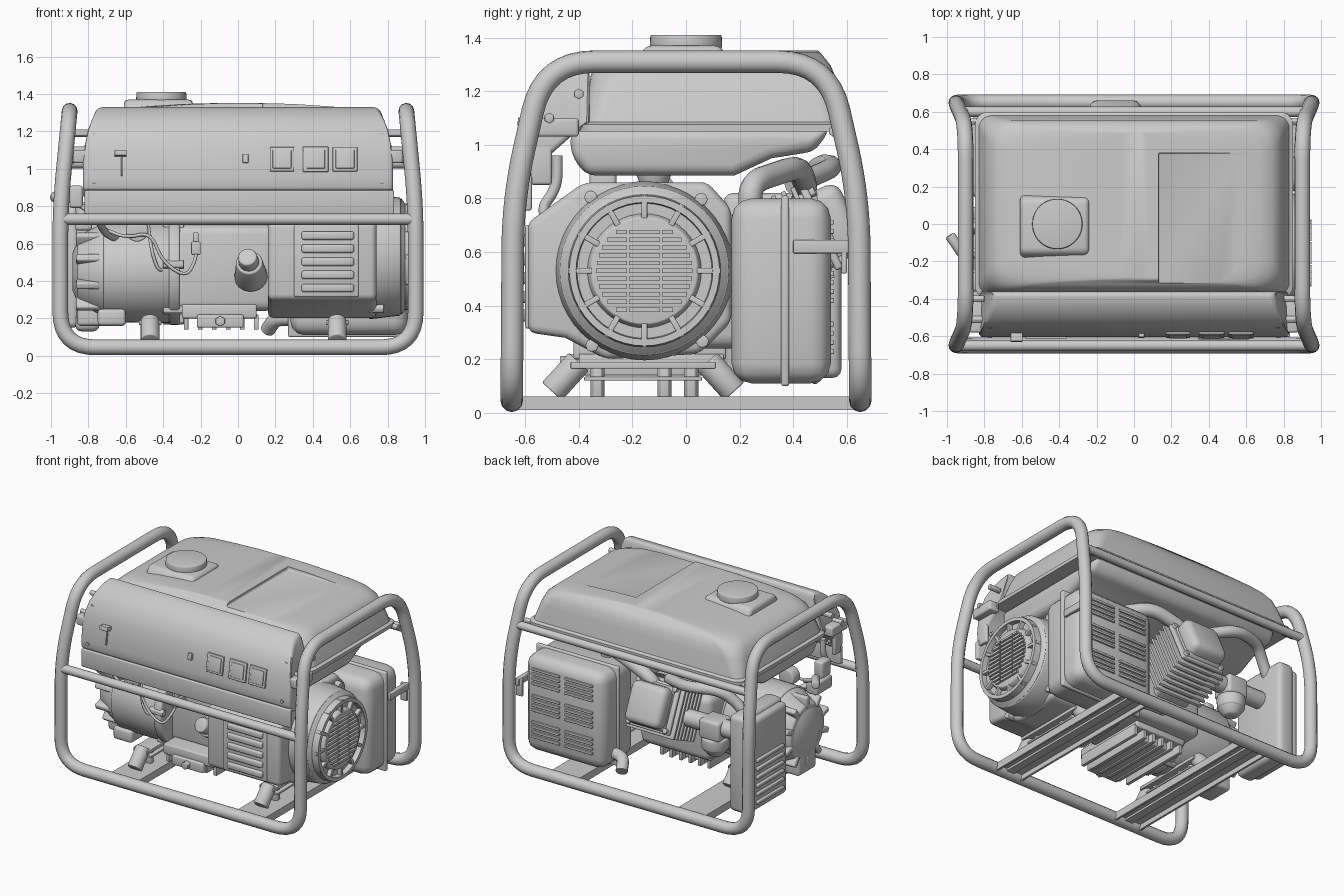
import bpy, bmesh, math
from mathutils import Vector, Matrix

if "Cube" in bpy.data.objects:
    bpy.data.objects.remove(bpy.data.objects["Cube"])


def finish(name, bm, bevel=0.0, segs=3, angle=40):
    bmesh.ops.recalc_face_normals(bm, faces=bm.faces)
    me = bpy.data.meshes.new(name)
    bm.to_mesh(me)
    bm.free()
    ob = bpy.data.objects.new(name, me)
    bpy.context.collection.objects.link(ob)
    if bevel:
        m = ob.modifiers.new("bevel", 'BEVEL')
        m.width, m.segments, m.limit_method = bevel, segs, 'ANGLE'
        m.angle_limit = math.radians(angle)
    return ob


def boxes(name, items, bevel=0.0, mat=Matrix()):
    """Each item is (x0, x1, y0, y1, z0, z1)."""
    bm = bmesh.new()
    for x0, x1, y0, y1, z0, z1 in items:
        m = mat @ Matrix.Translation(((x0 + x1) / 2, (y0 + y1) / 2, (z0 + z1) / 2))
        bmesh.ops.create_cube(bm, size=1, matrix=m @ Matrix.Diagonal((x1 - x0, y1 - y0, z1 - z0, 1)))
    return finish(name, bm, bevel)


def cyls(name, items, bevel=0.0, n=40):
    """Each item is (start, end, radius, end radius)."""
    bm = bmesh.new()
    for p, q, r1, r2 in items:
        p, q = Vector(p), Vector(q)
        m = Matrix.Translation((p + q) / 2) @ (q - p).to_track_quat('Z', 'Y').to_matrix().to_4x4()
        bmesh.ops.create_cone(bm, cap_ends=True, segments=n, radius1=r1, radius2=r2,
                              depth=(q - p).length, matrix=m)
    return finish(name, bm, bevel)


def extrude(name, prof, x0, x1, bevel=0.0, taper=None, angle=60):
    """Closed (y, z) profile pushed along x."""
    bm = bmesh.new()
    ends = [[bm.verts.new((x * (taper(z) if taper else 1), y, z)) for y, z in prof] for x in (x0, x1)]
    for e in ends:
        bm.faces.new(e)
    for i in range(len(prof)):
        j = (i + 1) % len(prof)
        bm.faces.new((ends[0][i], ends[0][j], ends[1][j], ends[1][i]))
    return finish(name, bm, bevel, 3, angle)


def loft(name, cy, rings):
    """Rounded rectangles (z, half x, half y, corner radius) stacked upwards."""
    bm, loops = bmesh.new(), []
    for z, hx, hy, r in rings:
        loop = []
        for k, (sx, sy) in enumerate(((1, 1), (-1, 1), (-1, -1), (1, -1))):
            for i in range(7):
                a = (k + i / 6) * math.pi / 2
                loop.append(bm.verts.new((sx * (hx - r) + r * math.cos(a),
                                          cy + sy * (hy - r) + r * math.sin(a), z)))
        loops.append(loop)
    for a, b in zip(loops, loops[1:]):
        for i in range(28):
            bm.faces.new((a[i], a[(i + 1) % 28], b[(i + 1) % 28], b[i]))
    bm.faces.new(loops[0])
    bm.faces.new(loops[-1])
    return finish(name, bm)


def tube(name, pts, r, fillet=0.1, closed=False):
    """Round pipe through the points with softened corners."""
    P, out = [Vector(p) for p in pts], []
    n = len(P)
    for i, c in enumerate(P):
        if not closed and i in (0, n - 1):
            out.append(c)
            continue
        a, b = P[i - 1] - c, P[(i + 1) % n] - c
        a = c + a.normalized() * min(fillet, a.length * .48)
        b = c + b.normalized() * min(fillet, b.length * .48)
        out += [a.lerp(c, t / 8).lerp(c.lerp(b, t / 8), t / 8) for t in range(9)]
    cu = bpy.data.curves.new(name, 'CURVE')
    cu.dimensions, cu.bevel_depth, cu.bevel_resolution, cu.use_fill_caps = '3D', r, 4, True
    s = cu.splines.new('POLY')
    s.points.add(len(out) - 1)
    for sp, v in zip(s.points, out):
        sp.co = (*v, 1)
    s.use_cyclic_u = closed
    ob = bpy.data.objects.new(name, cu)
    bpy.context.collection.objects.link(ob)
    return ob


# Tubular frame: one closed loop, plus cross bars and floor rails
half = [(.95, -.65, .045), (.95, -.645, .8), (.9, -.53, 1.31), (.9, .53, 1.31), (.95, .645, .8), (.95, .65, .045)]
tube("frame_tube", half + [(-x, y, z) for x, y, z in reversed(half)], .042, .19, True)
tube("front_bar", [(-.94, -.65, .73), (.94, -.65, .73)], .03)
tube("rear_bar", [(-.92, .6, 1.03), (.92, .6, 1.03)], .028)
for x, side in ((-.47, "left"), (.53, "right")):
    boxes(side + "_floor_rail", [(x - .11, x + .11, -.63, .63, .045, .062), (x - .11, x - .095, -.63, .63, .01, .05),
                                 (x + .095, x + .11, -.63, .63, .01, .05), (x - .03, x + .03, -.63, .63, .03, .05)])
    boxes(side + "_mount_bracket", [(x - .06, x + .06, -.43, .11, .165, .19), (x - .05, x + .05, -.38, .06, .12, .135)], .004)
    cyls(side + "_rubber_mounts", [((x, -.16 + s * .34, .08), (x, -.16 + s * .24, .19), .05, .05) for s in (-1, 1)], .006)
    cyls(side + "_mount_bolts", [((x, y, .06), (x, y, .17), .028, .028) for y in (-.33, -.08, .02)], .004, 6)

# Fuel tank: crowned top shell with a shallow recess, and lower bowl
tank = loft("fuel_tank_top", .1, [
    (1.05, .85, .5, .07), (1.075, .85, .5, .07), (1.085, .83, .48, .07), (1.2, .80, .465, .1), (1.26, .775, .455, .12),
    (1.295, .735, .44, .14), (1.315, .67, .425, .14), (1.333, .5, .41, .14), (1.346, .3, .4, .12), (1.352, .08, .39, .05)])
cut = boxes("recess_cutter", [(.13, .9, -.6, .38, 1.327, 1.5)], .01)
cut.hide_render = True
bo = tank.modifiers.new("recess", 'BOOLEAN')
bo.operation, bo.object, bo.solver = 'DIFFERENCE', cut, 'EXACT'
extrude("fuel_tank_bowl", [(-.43, 1.06), (-.43, .96), (-.37, .885), (.18, .885), (.32, .95), (.48, .975), (.54, 1.06)],
        -.76, .76, .04, angle=30)
extrude("filler_pad", [(-.2, 1.29), (.17, 1.29), (.13, 1.37), (-.15, 1.37)], -.61, -.24, .025, angle=30)
cyls("filler_cap", [((-.41, 0, 1.36), (-.41, 0, 1.41), .135, .133)], .006, 48)

# Control panel: curved hood, apron, sockets and switches
extrude("control_panel", [(-.6, .88), (-.603, .95), (-.59, 1.05), (-.575, 1.13), (-.545, 1.21), (-.5, 1.27), (-.44, 1.315),
                          (-.37, 1.335), (-.36, 1.29), (-.36, 1.08), (-.43, 1.03), (-.52, .95), (-.54, .88)],
        -.83, .83, .022, lambda z: 1 - max(0, z - 1.1) ** 2 * 1.9)
boxes("panel_apron", [(-.82, .835, -.605, -.575, .755, .885)], .008)
tilt = Matrix.Translation((0, -.588, 1.05)) @ Matrix.Rotation(math.radians(-9), 4, 'X')
boxes("outlets", [(x - w, x + w, -.012, .02, -w, w) for x, w in ((.235, .065), (.415, .068), (.572, .066))], .004, tilt)
boxes("outlet_faces", [(x - .05, x + .05, -.017, .02, -.05, .05) for x in (.235, .415, .572)], .004, tilt)
boxes("panel_switches", [(-.66, -.595, -.045, .02, .015, .045), (-.625, -.617, -.012, .02, -.09, .02),
                         (.025, .055, -.02, .02, -.02, .025)], .003, tilt)
cyls("panel_screws", [((x, -.61 + (z > 1) * .055, z), (x, -.5, z), .012, .012) for x in (-.77, .77) for z in (.93, 1.18)], 0, 12)
for s, side in ((-1, "left"), (1, "right")):
    boxes(side + "_panel_bracket", [sorted((s * .8, s * .88)) + [-.58, -.4, 1.03, 1.1],
                                    sorted((s * .8, s * .83)) + [-.58, -.5, .85, 1.0]], .012)
    cyls(side + "_bracket_bolts", [((s * .8, y, z), (s * .885, y, z), .02, .02) for y, z in ((-.51, 1.1), (-.4, 1.19), (.55, 1.05))], .003, 6)

# Right end: generator shroud with round fan cover and grille
extrude("generator_shroud", [(-.59, .71), (-.38, .86), (.08, .86), (.17, .76), (.17, .34), (.05, .22), (-.3, .2), (-.45, .28), (-.59, .3)],
        .16, .74, .03, angle=30)
C = (-.155, .53)
at = lambda x: (x, *C)
cyls("fan_cover", [(at(.7), at(.87), .335, .315), (at(.87), at(.905), .315, .27)], .008, 48)
cyls("fan_hub", [(at(.9), at(.935), .215, .2)], .006, 48)
bm = bmesh.new()
for k in range(12):
    m = Matrix.Translation(at(.915)) @ Matrix.Rotation(k * math.pi / 6, 4, 'X') @ Matrix.Translation((0, 0, .24))
    bmesh.ops.create_cube(bm, size=1, matrix=m @ Matrix.Diagonal((.04, .022, .09, 1)))
finish("fan_cover_ribs", bm, .004)
bm = bmesh.new()
prof = [(.89, .25), (.89, .285), (.94, .28), (.94, .255)]
rim = [[bm.verts.new((x, C[0] + r * math.cos(k * math.tau / 48), C[1] + r * math.sin(k * math.tau / 48))) for x, r in prof] for k in range(48)]
for k in range(48):
    for i in range(4):
        a, b, j = rim[k], rim[(k + 1) % 48], (i + 1) % 4
        bm.faces.new((a[i], a[j], b[j], b[i]))
finish("fan_cover_rim", bm)
slats = []
for i in range(-5, 6):
    w = math.sqrt(.18 ** 2 - (i * .029) ** 2)
    for a, b in ((-w, -.065), (-.058, .058), (.065, w)):
        if b - a > .02:
            slats.append((.93, .95, C[0] + a, C[0] + b, C[1] + i * .029 - .008, C[1] + i * .029 + .008))
boxes("fan_grille", slats)
boxes("side_louvre_panel", [(.3, .645, -.6, -.57, .315, .7)], .008)
boxes("side_louvres", [(.34, .62, -.618, -.58, z, z + .045) for z in (.34, .41, .48, .55, .62)], .012)
cyls("shroud_bolts", [((.7, C[0] + .34 * math.cos(a), C[1] + .34 * math.sin(a)), (.78, C[0] + .34 * math.cos(a), C[1] + .34 * math.sin(a)), .025, .025)
                      for a in (.9, 2.2, 4.1, 5.4)], .004, 8)

# Muffler with seam, louvred guard, bracket and tail pipe
boxes("muffler", [(.28, .91, .17, .54, .11, .8)], .075)
boxes("muffler_seam", [(.268, .922, .355, .385, .1, .81)], .01)
boxes("muffler_guard_slats", [(x, x + .22, .53, .552, z + k * .034, z + k * .034 + .018) for x in (.36, .62)
                              for z in (.22, .41, .6) for k in range(4)], .004)
boxes("muffler_bracket", [(.9, .93, .4, .61, .595, .645), (.88, .93, .58, .6, .52, .645)], .005)
tube("tail_pipe", [(.3, .4, .2), (.2, .42, .2), (.16, .5, .14)], .04, .06)
tube("exhaust_pipe", [(.45, .24, .74), (.45, .24, .86), (.2, .42, .92), (-.05, .45, .84), (-.08, .42, .72)], .045, .09)

# Engine: crankcase, flywheel housing, recoil cone, sump
boxes("crankcase", [(-.36, .2, -.3, .25, .24, .7)], .05)
cyls("flywheel_housing", [((-.72, -.15, .45), (-.36, -.15, .45), .27, .275), ((-.37, -.15, .45), (-.31, -.15, .45), .285, .285)], .012, 48)
cyls("recoil_cover", [((-.7, -.15, .45), (-.86, -.15, .45), .27, .19), ((-.85, -.15, .45), (-.885, -.15, .45), .18, .1)], .012, 48)
bm = bmesh.new()
for k in range(10):
    m = Matrix.Translation((-.79, -.15, .45)) @ Matrix.Rotation(k * math.tau / 10, 4, 'X') @ Matrix.Translation((0, 0, .21))
    bmesh.ops.create_cube(bm, size=1, matrix=m @ Matrix.Diagonal((.15, .04, .08, 1)))
finish("recoil_ribs", bm, .012)
cyls("housing_bolts", [((-.4, -.15 + .27 * math.cos(k), .45 + .27 * math.sin(k)), (-.29, -.15 + .27 * math.cos(k), .45 + .27 * math.sin(k)), .025, .025)
                       for k in range(6)], .004, 6)
boxes("sump", [(-.3, .1, -.42, .15, .2, .275), (-.22, .03, -.44, .1, .15, .22)], .01)
boxes("sump_fins", [(-.29 + k * .075, -.265 + k * .075, -.4, .14, .14, .22) for k in range(6)], .004)
cyls("drain_bolt", [((-.095, -.47, .185), (-.095, -.4, .185), .028, .028)], .004, 6)
cyls("oil_filler", [((.07, -.28, .42), (.06, -.44, .5), .09, .07), ((.06, -.43, .495), (.05, -.5, .53), .055, .05)], .01, 24)
boxes("left_foot", [(-.75, -.6, -.35, .05, .16, .25), (-.86, -.7, -.25, -.05, .16, .3)], .02)

# Cylinder leaning to the back: cooling fins, head and valve cover
lean = Matrix.Translation((-.1, .4, .64)) @ Matrix.Rotation(math.radians(24), 4, 'X')
boxes("cylinder_barrel", [(-.14, .14, -.28, .16, -.15, .15)], .03, lean)
boxes("cylinder_fins", [(-.19, .19, -.17 + k * .04, -.152 + k * .04, -.185, .185) for k in range(7)], .003, lean)
boxes("cylinder_head", [(-.17, .17, .1, .13, -.165, .165)], .01, lean)
boxes("valve_cover", [(-.14, .14, .11, .24, -.14, .14)], .045, lean)
cyls("head_bolts", [(lean @ Vector((x, .1, z)), lean @ Vector((x, .15, z)), .02, .02) for x in (-.145, .145) for z in (-.14, .14)], .003, 6)

# Carburettor and air filter box on the left rear
boxes("carburettor", [(-.58, -.42, .3, .46, .52, .66)], .02)
cyls("carburettor_bowl", [((-.5, .38, .53), (-.5, .38, .44), .095, .09), ((-.5, .38, .45), (-.5, .38, .39), .09, .045)], .015, 32)
tube("intake_pipe", [(-.2, .38, .6), (-.78, .38, .6)], .06)
boxes("air_filter_box", [(-.87, -.74, .14, .58, .13, .82)], .035)
boxes("air_filter_cover", [(-.92, -.85, .16, .56, .15, .8)], .03)
boxes("air_filter_ribs", [(-.937, -.9, .22, .52, .2 + k * .06, .225 + k * .06) for k in range(6)], .006)
tube("breather_hose", [(-.15, .4, .85), (-.4, .56, .92), (-.62, .5, .93), (-.7, .45, .86), (-.78, .42, .76)], .038, .1)

# Fuel valve, pull handle, hoses and wiring
cyls("pull_handle", [((-.985, -.06, .85), (-.91, -.17, .84), .028, .028), ((-.93, -.12, .85), (-.8, -.2, .78), .015, .015)], .008, 20)
boxes("fuel_valve", [(-.9, -.83, -.36, -.26, .79, .91), (-.87, -.78, -.42, -.24, .67, .76)], .015)
cyls("fuel_outlet", [((-.3, -.12, .8), (-.3, -.12, .9), .03, .07)], .006, 20)
tube("fuel_hose", [(-.75, -.48, .96), (-.75, -.48, .84), (-.75, -.55, .75), (-.72, -.45, .66), (-.6, -.25, .6)], .02, .07)
cyls("ignition_coil", [((-.54, -.44, .67), (-.54, -.36, .67), .06, .06)], .008, 20)
tube("wire_loop", [(-.72, -.42, .68), (-.6, -.46, .63), (-.47, -.46, .66), (-.4, -.46, .5), (-.28, -.46, .42), (-.23, -.42, .5), (-.22, -.36, .58)], .009, .07)
tube("wire_short", [(-.48, -.4, .7), (-.46, -.44, .55), (-.42, -.43, .44), (-.36, -.38, .5)], .009, .06)
boxes("oil_sensor", [(-.25, -.2, -.4, -.3, .54, .61), (-.24, -.21, -.39, -.33, .6, .66)], .008)

# Bake curves and modifiers, smooth shading with sharp edges kept
bpy.ops.object.select_all(action='SELECT')
cut.select_set(False)
bpy.context.view_layer.objects.active = tank
bpy.ops.object.convert(target='MESH')
bpy.data.objects.remove(cut, do_unlink=True)
bpy.ops.object.shade_smooth_by_angle(angle=math.radians(35))
